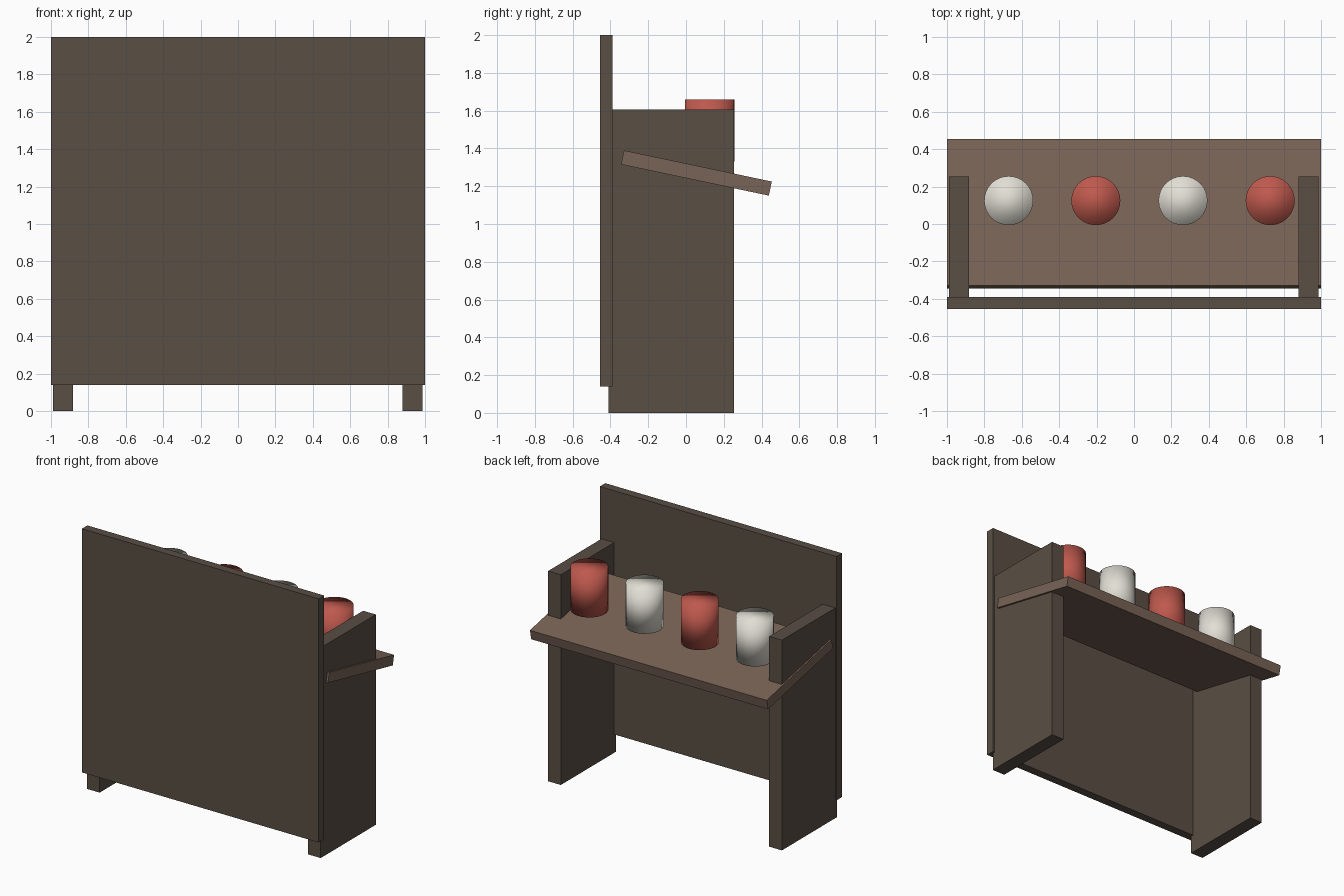
import bpy
import math

if "Cube" in bpy.data.objects:
    bpy.data.objects.remove(bpy.data.objects["Cube"])


def material(name, rgb):
    m = bpy.data.materials.new(name)
    m.diffuse_color = (*rgb, 1)
    m.use_nodes = True
    m.node_tree.nodes["Principled BSDF"].inputs["Base Color"].default_value = m.diffuse_color
    return m


DARK = material("dark_wood", (0.10, 0.077, 0.058))
LIGHT = material("light_wood", (0.19, 0.125, 0.093))
RED = material("red_paint", (0.52, 0.10, 0.075))
WHITE = material("white_paint", (0.76, 0.74, 0.66))


def box(name, size, loc, mat, tilt=0.0):
    bpy.ops.mesh.primitive_cube_add(size=1, location=loc)
    ob = bpy.context.object
    ob.name = name
    ob.scale = size
    bpy.ops.object.transform_apply(location=False, rotation=False, scale=True)
    ob.rotation_euler.x = tilt
    ob.data.materials.append(mat)
    return ob


# Tall back board
box("back_board", (2.0, 0.066, 1.86), (0, -0.422, 1.07), DARK)

# Side supports
for side, x in (("left", -0.935), ("right", 0.932)):
    box(f"{side}_support", (0.107, 0.665, 1.605), (x, -0.0775, 0.8025), DARK)

# Sloping shelf that passes through the supports
box("sloping_shelf", (2.0, 0.80, 0.076), (0, 0.055, 1.27), LIGHT, math.radians(-11.9))

# Row of upright cans, alternating colours, resting on their back rims
for i in range(4):
    bpy.ops.mesh.primitive_cylinder_add(vertices=32, radius=0.131, depth=0.33,
                                        location=(-0.67 + i * 0.466, 0.125, 1.495))
    can = bpy.context.object
    can.name = f"can_{i + 1}"
    can.data.materials.append(RED if i % 2 else WHITE)
    bpy.ops.object.shade_smooth()
